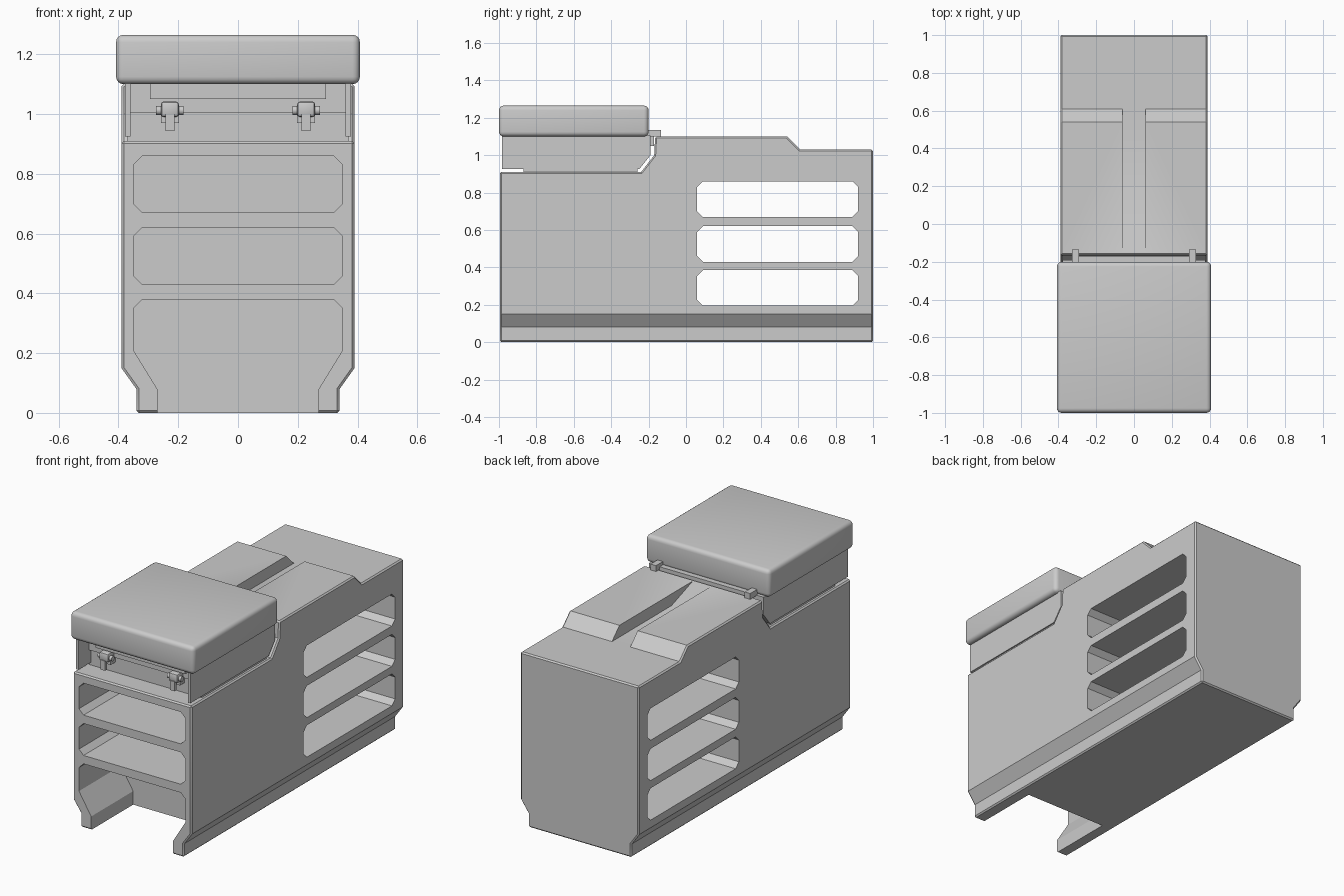
import bpy, bmesh
from mathutils import Vector

cube = bpy.data.objects.get("Cube")
if cube:
    bpy.data.objects.remove(cube, do_unlink=True)

grey = bpy.data.materials.new("mid grey")
grey.use_nodes = True
GREY = (0.6, 0.6, 0.6, 1)
grey.diffuse_color = GREY
grey.node_tree.nodes["Principled BSDF"].inputs["Base Color"].default_value = GREY


def prism(name, outline, axis, lo, hi):
    """Extrude a 2D outline: axis x uses (y, z), axis y uses (x, z)."""
    bm = bmesh.new()
    place = (lambda a, b: (lo, a, b)) if axis == "x" else (lambda a, b: (a, lo, b))
    face = bm.faces.new([bm.verts.new(place(a, b)) for a, b in outline])
    new = bmesh.ops.extrude_face_region(bm, geom=[face])["geom"]
    shift = Vector((hi - lo, 0, 0)) if axis == "x" else Vector((0, hi - lo, 0))
    bmesh.ops.translate(bm, vec=shift, verts=[v for v in new if isinstance(v, bmesh.types.BMVert)])
    bmesh.ops.recalc_face_normals(bm, faces=bm.faces)
    mesh = bpy.data.meshes.new(name)
    bm.to_mesh(mesh)
    bm.free()
    mesh.materials.append(grey)
    obj = bpy.data.objects.new(name, mesh)
    bpy.context.collection.objects.link(obj)
    return obj


def box(name, x, y, z):
    return prism(name, [(x[0], z[0]), (x[1], z[0]), (x[1], z[1]), (x[0], z[1])], "y", *y)


def mirrored(half):
    return half + [(-x, z) for x, z in reversed(half)]


def chamfered(a0, a1, b0, b1, c=0.03):
    return [(a0 + c, b0), (a1 - c, b0), (a1, b0 + c), (a1, b1 - c),
            (a1 - c, b1), (a0 + c, b1), (a0, b1 - c), (a0, b0 + c)]


def apply(obj, mod):
    bpy.context.view_layer.objects.active = obj
    bpy.ops.object.modifier_apply(modifier=mod.name)


def boolean(obj, cutter, operation="DIFFERENCE"):
    mod = obj.modifiers.new("cut", "BOOLEAN")
    mod.operation, mod.solver, mod.object = operation, "EXACT", cutter
    apply(obj, mod)
    bpy.data.objects.remove(cutter, do_unlink=True)


def bevel(obj, width, segments=1, angle=1.0):
    mod = obj.modifiers.new("bevel", "BEVEL")
    mod.width, mod.segments = width, segments
    mod.limit_method, mod.angle_limit = "ANGLE", angle
    apply(obj, mod)


def smooth(obj, angle=0.6):
    bpy.ops.object.select_all(action="DESELECT")
    obj.select_set(True)
    bpy.context.view_layer.objects.active = obj
    bpy.ops.object.shade_smooth_by_angle(angle=angle)


# Console body: side outline crossed with front outline
body = prism("console_body", [(-0.995, 0), (-0.995, 0.91), (-0.24, 0.91), (-0.17, 1.0),
                              (-0.165, 1.1), (0.54, 1.1), (0.61, 1.03), (1, 1.03), (1, 0)],
             "x", -0.5, 0.5)
front = mirrored([(0.34, 0), (0.34, 0.08), (0.39, 0.15), (0.39, 1.3)])
boolean(body, prism("front_cutter", front, "y", -1.2, 1.2), "INTERSECT")
bevel(body, 0.008)

# Groove between the top ridges, with a ramp at its front end
boolean(body, prism("groove_cutter", [(-0.15, 1.1), (0.05, 1.03), (0.7, 1.03), (0.7, 1.2),
                                      (-0.15, 1.2)], "x", -0.06, 0.06))

# Through slots at the rear and cubbies in the front
for z0, z1 in [(0.195, 0.385), (0.43, 0.62), (0.67, 0.86)]:
    boolean(body, prism("slot_cutter", chamfered(0.06, 0.92, z0, z1), "x", -0.6, 0.6))
for z0, z1 in [(0.43, 0.62), (0.67, 0.86)]:
    boolean(body, prism("cubby_cutter", chamfered(-0.35, 0.35, z0, z1), "y", -1.1, -0.6))
footwell = mirrored([(0.27, -0.1), (0.27, 0.08), (0.35, 0.21), (0.35, 0.35), (0.32, 0.38)])
boolean(body, prism("footwell_cutter", footwell, "y", -1.1, -0.6))
smooth(body, 0.5)

# Armrest bin, open at the front
bin_shell = prism("armrest_bin", [(-0.985, 0.925), (-0.25, 0.925), (-0.19, 1.0),
                                  (-0.19, 1.105), (-0.985, 1.105)], "x", -0.378, 0.378)
boolean(bin_shell, box("recess_cutter", (-0.36, 0.36), (-1.1, -0.87), (0.8, 1.2)))
box("bin_floor", (-0.37, 0.37), (-0.87, -0.26), (0.905, 0.93))
box("lid_underside", (-0.36, 0.36), (-0.885, -0.8), (1.005, 1.105))
box("lid_lip", (-0.295, 0.295), (-0.92, -0.8), (1.05, 1.105))

# Cushion
cushion = box("armrest_cushion", (-0.408, 0.408), (-1, -0.2), (1.1, 1.265))
bevel(cushion, 0.025, 4)
smooth(cushion)

# Front latches and rear hinges, one pair on each side
for side, label in [(1, "left"), (-1, "right")]:
    x = 0.228 * side
    block = box(label + "_latch_block", (x - 0.03, x + 0.03), (-0.94, -0.87), (0.99, 1.042))
    bevel(block, 0.01, 2)
    smooth(block)
    box(label + "_latch_tab", (x - 0.015, x + 0.015), (-0.945, -0.925), (0.943, 1.0))
    box(label + "_latch_plate", (x - 0.03, x + 0.03), (-0.915, -0.87), (0.97, 1.0))
    bpy.ops.mesh.primitive_cylinder_add(vertices=16, radius=0.015, depth=0.092,
                                        location=(x, -0.915, 1.012), rotation=(0, 1.5708, 0))
    pin = bpy.context.object
    pin.name = label + "_latch_pin"
    pin.data.materials.append(grey)
    smooth(pin)
    h = 0.31 * side
    box(label + "_hinge_tab", (h - 0.018, h + 0.018), (-0.21, -0.135), (1.1, 1.135))
box("hinge_bar", (-0.295, 0.295), (-0.21, -0.17), (1.05, 1.115))
